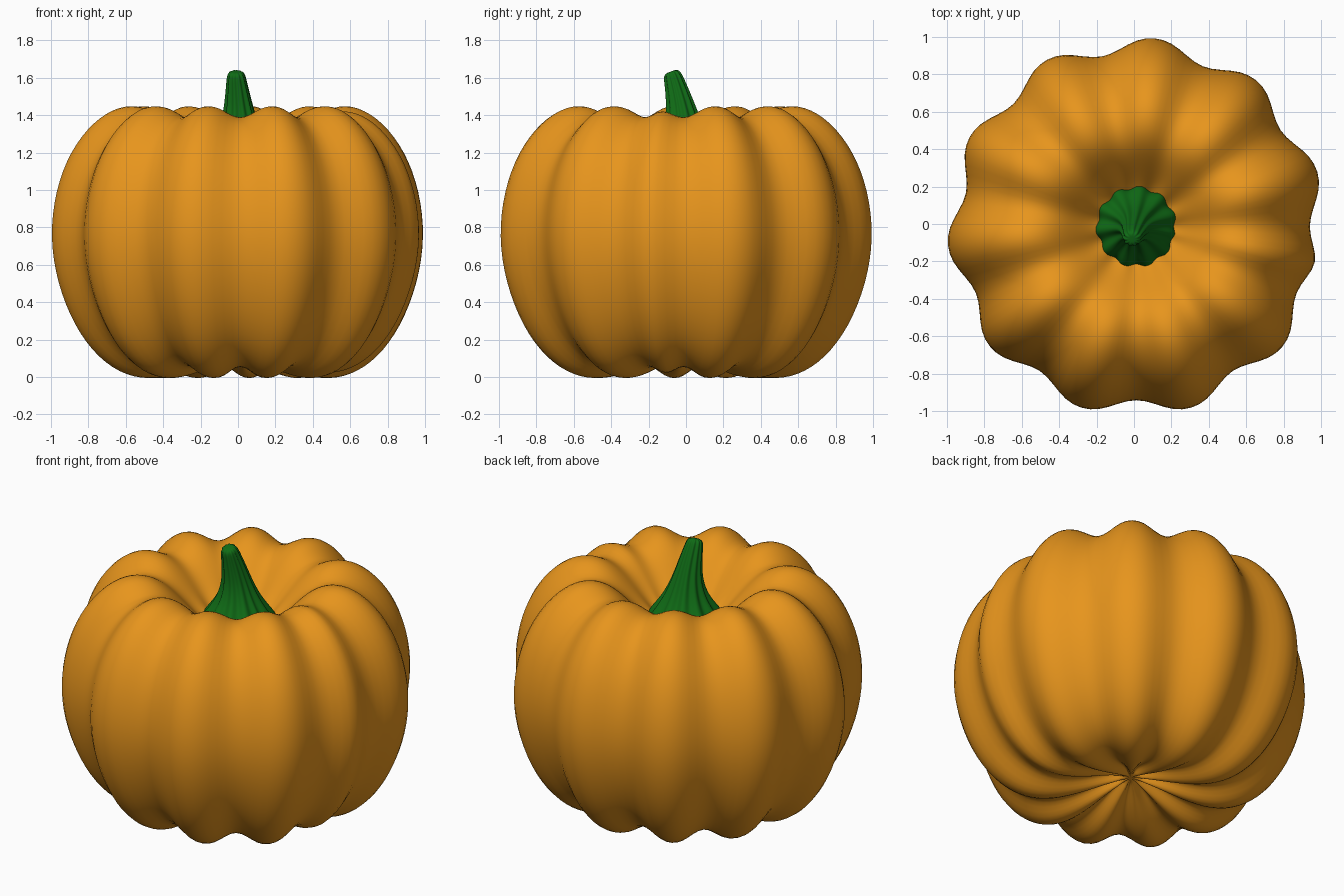
import bpy, bmesh
from math import cos, sin, tau
from mathutils import Vector, Matrix

if "Cube" in bpy.data.objects:
    bpy.data.objects.remove(bpy.data.objects["Cube"])

SEG = 32
AXIS = Vector((0.012, -0.014, 0))


def material(name, rgb):
    m = bpy.data.materials.new(name)
    m.diffuse_color = (*rgb, 1)
    m.use_nodes = True
    m.node_tree.nodes["Principled BSDF"].inputs["Base Color"].default_value = m.diffuse_color
    return m


def ribbed(name, rings, groove, mat, bottom=None, top=None):
    """Skin rings of (centre, radius, tilt, pivot); every third meridian is pulled to the pivot."""
    bm = bmesh.new()
    loops = []
    for centre, radius, tilt, pivot in rings:
        rot = Matrix.Rotation(tilt, 3, 'X')
        loop = []
        for k in range(SEG):
            a = tau * k / SEG
            p = centre + rot @ Vector((radius * cos(a), radius * sin(a), 0))
            if k % 3 == 0:
                p = pivot + (p - pivot) * groove
            loop.append(bm.verts.new(p))
        loops.append(loop)
    for lo, hi in zip(loops, loops[1:]):
        for k in range(SEG):
            n = (k + 1) % SEG
            bm.faces.new((lo[k], lo[n], hi[n], hi[k]))
    for pole, loop in ((bottom, loops[0]), (top, loops[-1])):
        if pole is not None:
            v = bm.verts.new(pole)
            for k in range(SEG):
                bm.faces.new((loop[k], loop[(k + 1) % SEG], v))
    bmesh.ops.recalc_face_normals(bm, faces=bm.faces)
    for f in bm.faces:
        f.smooth = True
    me = bpy.data.meshes.new(name)
    bm.to_mesh(me)
    bm.free()
    ob = bpy.data.objects.new(name, me)
    bpy.context.collection.objects.link(ob)
    me.materials.append(mat)
    sub = ob.modifiers.new("smooth", 'SUBSURF')
    sub.levels = sub.render_levels = 2
    return ob


# Pumpkin body: lobed profile with dents at top and bottom
profile = [(.12, .085), (.28, .025), (.46, -.018), (.62, .0), (.77, .095), (.9, .265),
           (.995, .5), (1.035, .75), (1.005, 1.0), (.925, 1.21), (.8, 1.37), (.66, 1.455),
           (.53, 1.455), (.42, 1.39), (.31, 1.27), (.2, 1.15), (.1, 1.10)]
middle = AXIS + Vector((0, 0, .725))
ribbed("pumpkin_body",
       [(AXIS + Vector((0, 0, z)), r, 0, middle) for r, z in profile],
       .87, material("orange_skin", (.8, .3, .012)),
       AXIS + Vector((0, 0, .12)), AXIS + Vector((0, 0, 1.09)))

# Stem: flared ribbed base, bending towards the front: (radius, z, x shift, y shift, tilt)
path = [(.24, 1.09, 0, 0, 0), (.23, 1.17, 0, 0, 0), (.185, 1.225, 0, 0, 0),
        (.13, 1.30, 0, -.002, .05), (.09, 1.40, -.005, -.008, .15),
        (.07, 1.50, -.012, -.028, .25), (.055, 1.59, -.02, -.052, .32),
        (.048, 1.622, -.022, -.063, .35), (.03, 1.634, -.022, -.066, .35)]
rings = []
for r, z, dx, dy, tilt in path:
    c = AXIS + Vector((dx, dy, z))
    rings.append((c, r, tilt, c))
ribbed("stem", rings, .8, material("green_stem", (.005, .15, .008)),
       top=AXIS + Vector((-.022, -.066, 1.634)))
